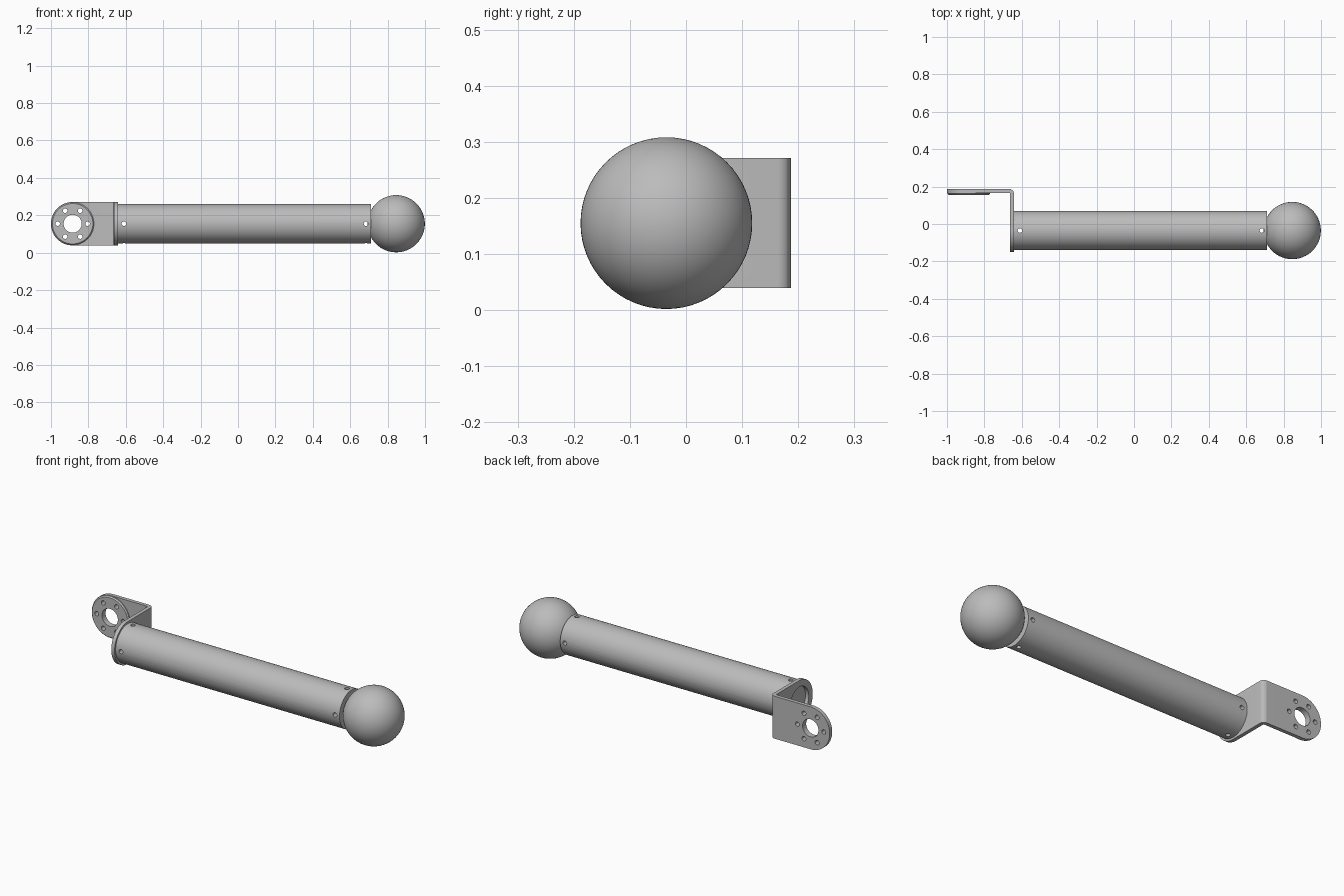
import bpy, bmesh, math
from mathutils import Matrix, Vector

cube = bpy.data.objects.get("Cube")
if cube:
    bpy.data.objects.remove(cube, do_unlink=True)

AXIS_Y, AXIS_Z = -0.035, 0.155      # centre line of the tube
EYE_X, HALF_W = -0.884, 0.116       # mounting eye centre, half width of the strap

metal = bpy.data.materials.new("light_grey_metal")
metal.use_nodes = True
GREY = (0.5, 0.5, 0.5, 1)
metal.diffuse_color = GREY
metal.node_tree.nodes["Principled BSDF"].inputs["Base Color"].default_value = GREY


def add_object(name, bm):
    bmesh.ops.recalc_face_normals(bm, faces=bm.faces)
    mesh = bpy.data.meshes.new(name)
    bm.to_mesh(mesh)
    bm.free()
    obj = bpy.data.objects.new(name, mesh)
    bpy.context.collection.objects.link(obj)
    mesh.materials.append(metal)
    return obj


def cylinder(name, radius, length, center, axis, segments=64, chamfer=0):
    bm = bmesh.new()
    bmesh.ops.create_cone(bm, cap_ends=True, segments=segments, radius1=radius,
                          radius2=radius, depth=length)
    if chamfer:
        rim = [e for e in bm.edges if all(v.co.z > 0 for v in e.verts)]
        bmesh.ops.bevel(bm, geom=rim, offset=chamfer, segments=1, affect='EDGES')
    turn = Vector((0, 0, 1)).rotation_difference(Vector(axis)).to_matrix().to_4x4()
    bm.transform(Matrix.Translation(center) @ turn)
    return add_object(name, bm)


def activate(obj):
    bpy.ops.object.select_all(action='DESELECT')
    obj.select_set(True)
    bpy.context.view_layer.objects.active = obj


def drill(obj, radius, length, center, axis, segments=20):
    cutter = cylinder("drill_cutter", radius, length, center, axis, segments)
    cutter.hide_render = True
    mod = obj.modifiers.new("hole", 'BOOLEAN')
    mod.operation, mod.solver, mod.object = 'DIFFERENCE', 'EXACT', cutter
    activate(obj)
    bpy.ops.object.modifier_apply(modifier=mod.name)
    bpy.data.objects.remove(cutter, do_unlink=True)


# Hollow tube and the plug that holds the ball
tube = cylinder("tube", 0.105, 1.354, (0.035, AXIS_Y, AXIS_Z), (1, 0, 0))
drill(tube, 0.09, 2, (0, AXIS_Y, AXIS_Z), (1, 0, 0), 64)
plug = cylinder("end_plug", 0.0895, 0.07, (0.673, AXIS_Y, AXIS_Z), (1, 0, 0))
for x in (-0.61, 0.684):
    for axis in ((0, 1, 0), (0, 0, 1)):
        for part in (tube, plug):
            drill(part, 0.012, 0.4, (x, AXIS_Y, AXIS_Z), axis)

# Ball
bm = bmesh.new()
bmesh.ops.create_uvsphere(bm, u_segments=64, v_segments=32, radius=0.153,
                          matrix=Matrix.Translation((0.846, AXIS_Y, AXIS_Z)))
ball = add_object("ball_end", bm)

# L-shaped strap, extruded upward from its plan
plan = [(-1, 0.187), (-0.642, 0.187), (-0.642, AXIS_Y - HALF_W + 0.002),
        (-0.662, AXIS_Y - HALF_W + 0.002), (-0.662, 0.167), (-1, 0.167)]
bm = bmesh.new()
base = bm.faces.new([bm.verts.new((x, y, AXIS_Z - HALF_W)) for x, y in plan])
walls = bmesh.ops.extrude_face_region(bm, geom=[base])["geom"]
bmesh.ops.translate(bm, vec=(0, 0, 2 * HALF_W),
                    verts=[v for v in walls if isinstance(v, bmesh.types.BMVert)])


def bevel_where(test, offset, segments):
    edges = [e for e in bm.edges
             if test((e.verts[0].co + e.verts[1].co) / 2, e.verts[1].co - e.verts[0].co)]
    bmesh.ops.bevel(bm, geom=edges, offset=offset, segments=segments,
                    profile=0.5, affect='EDGES')


# Round the bend, then both ends of the strap
bevel_where(lambda m, d: abs(d.z) > 0.1 and m.x > -0.65 and m.y > 0.15, 0.024, 6)
bevel_where(lambda m, d: abs(d.z) > 0.1 and m.x < -0.65 and -0.7 < m.x and m.y > 0.15, 0.006, 3)
bevel_where(lambda m, d: abs(d.y) > 0.01 and m.x < -0.99, HALF_W - 0.001, 20)
bevel_where(lambda m, d: abs(d.x) > 0.01 and m.y < -0.14, HALF_W - 0.001, 20)
bracket = add_object("bracket", bm)
drill(bracket, 0.08, 0.1, (-0.65, AXIS_Y, AXIS_Z), (1, 0, 0), 64)

# Raised round pad on the inner face of the eye
pad = cylinder("eye_pad", 0.114, 0.012, (EYE_X, 0.162, AXIS_Z), (0, -1, 0), 64, 0.006)

# Central opening and ring of bolt holes through strap and pad
for part in (bracket, pad):
    drill(part, 0.048, 0.2, (EYE_X, 0.17, AXIS_Z), (0, 1, 0), 48)
    for i in range(6):
        a = i * math.pi / 3
        spot = (EYE_X + 0.08 * math.cos(a), 0.17, AXIS_Z + 0.08 * math.sin(a))
        drill(part, 0.012, 0.2, spot, (0, 1, 0))

for part in (tube, plug, ball, bracket, pad):
    activate(part)
    bpy.ops.object.shade_smooth_by_angle(angle=math.radians(30))
